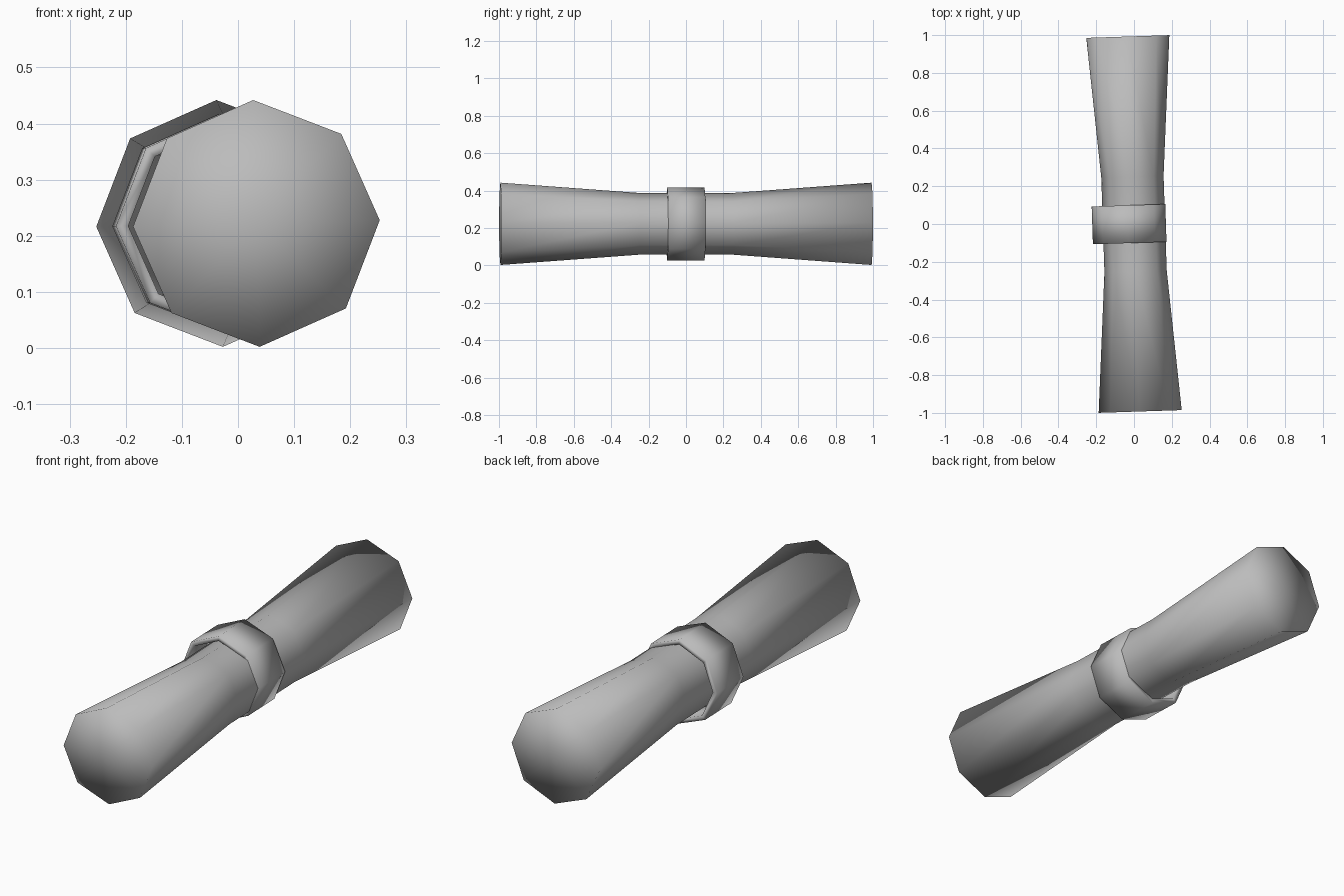
import bpy, bmesh, math
from mathutils import Matrix

cube = bpy.data.objects.get("Cube")
if cube:
    bpy.data.objects.remove(cube, do_unlink=True)

SIDES = 8
ROLL = math.radians(1.5)
PLACE = Matrix.Translation((0, 0, 0.222)) @ Matrix.Rotation(0.033, 4, 'Z')

grey = bpy.data.materials.new("plain_grey")
grey.use_nodes = True
colour = (0.5, 0.5, 0.5, 1)
grey.diffuse_color = colour
grey.node_tree.nodes["Principled BSDF"].inputs["Base Color"].default_value = colour


def lathe(name, profile, x=0.0, closed=False):
    """Sweep (radius, y) points round the y axis; radius 0 makes a tip."""
    bm = bmesh.new()
    rings = []
    for r, y in profile:
        if r == 0:
            rings.append([bm.verts.new((x, y, 0))] * SIDES)
            continue
        angles = [ROLL + math.tau * k / SIDES for k in range(SIDES)]
        rings.append([bm.verts.new((x + r * math.cos(a), y, r * math.sin(a))) for a in angles])
    pairs = list(zip(rings, rings[1:]))
    if closed:
        pairs.append((rings[-1], rings[0]))
    for a, b in pairs:
        for k in range(SIDES):
            n = (k + 1) % SIDES
            bm.faces.new(dict.fromkeys((a[k], a[n], b[n], b[k])))
    bmesh.ops.recalc_face_normals(bm, faces=bm.faces)
    bm.transform(PLACE)
    mesh = bpy.data.meshes.new(name)
    bm.to_mesh(mesh)
    bm.free()
    mesh.materials.append(grey)
    mesh.shade_smooth()
    obj = bpy.data.objects.new(name, mesh)
    bpy.context.collection.objects.link(obj)
    return obj


# Flared roll with a straight waist and flat, softly shaded ends
half = [(0, -0.993), (0.22, -0.993), (0.165, -0.25)]
lathe("rolled_scroll", half + [(r, -y) for r, y in reversed(half)])

# Loose band round the waist, hanging out to one side
lathe("band", [(0.195, -0.1), (0.195, 0.1), (0.173, 0.1), (0.173, -0.1)], x=-0.026, closed=True)
